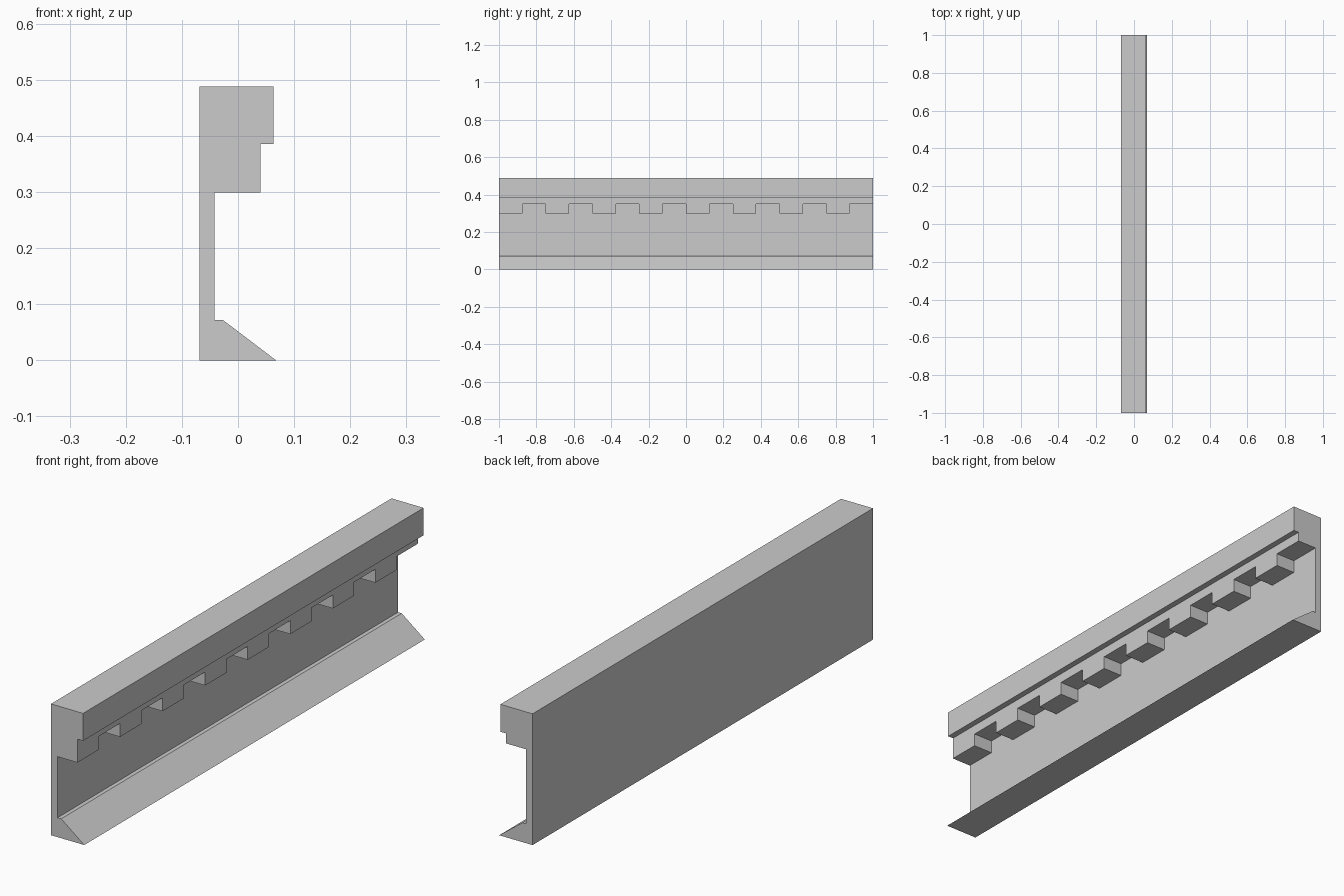
import bpy, bmesh

if "Cube" in bpy.data.objects:
    bpy.data.objects.remove(bpy.data.objects["Cube"])

WALL_X = -0.042          # front face of the thin wall
HALF = 1.0               # half length along y
PITCH = 0.25             # tooth spacing


def mesh_object(name, bm):
    bmesh.ops.recalc_face_normals(bm, faces=bm.faces)
    me = bpy.data.meshes.new(name)
    bm.to_mesh(me)
    bm.free()
    ob = bpy.data.objects.new(name, me)
    bpy.context.collection.objects.link(ob)
    return ob


def extrude_profile(bm, pts, y0, y1):
    face = bm.faces.new([bm.verts.new((x, y0, z)) for x, z in pts])
    ext = bmesh.ops.extrude_face_region(bm, geom=[face])["geom"]
    verts = [v for v in ext if isinstance(v, bmesh.types.BMVert)]
    bmesh.ops.translate(bm, verts=verts, vec=(0, y1 - y0, 0))


# Moulding: sloped foot, thin wall, stepped cornice
profile = [(-0.069, 0), (0.068, 0), (-0.027, 0.072), (WALL_X, 0.072),
           (WALL_X, 0.299), (0.040, 0.299), (0.040, 0.386),
           (0.063, 0.386), (0.063, 0.488), (-0.069, 0.488)]
bm = bmesh.new()
extrude_profile(bm, profile, -HALF, HALF)
moulding = mesh_object("dentil_moulding", bm)

# Notches between the teeth; the last one runs out of the +y end
notch = [(WALL_X, 0.25), (0.1, 0.25), (0.1, 0.349), (WALL_X, 0.349)]
bm = bmesh.new()
for i in range(8):
    y0 = -HALF + PITCH * (i + 0.5)
    y1 = y0 + PITCH / 2 + (0.05 if i == 7 else 0)
    extrude_profile(bm, notch, y0, y1)
cutter = mesh_object("notch_cutter", bm)
cutter.hide_render = True

# Cut the notches and drop the cutter
mod = moulding.modifiers.new("notches", "BOOLEAN")
mod.operation = "DIFFERENCE"
mod.solver = "EXACT"
mod.object = cutter
bpy.context.view_layer.objects.active = moulding
bpy.ops.object.modifier_apply(modifier=mod.name)
bpy.data.objects.remove(cutter)
